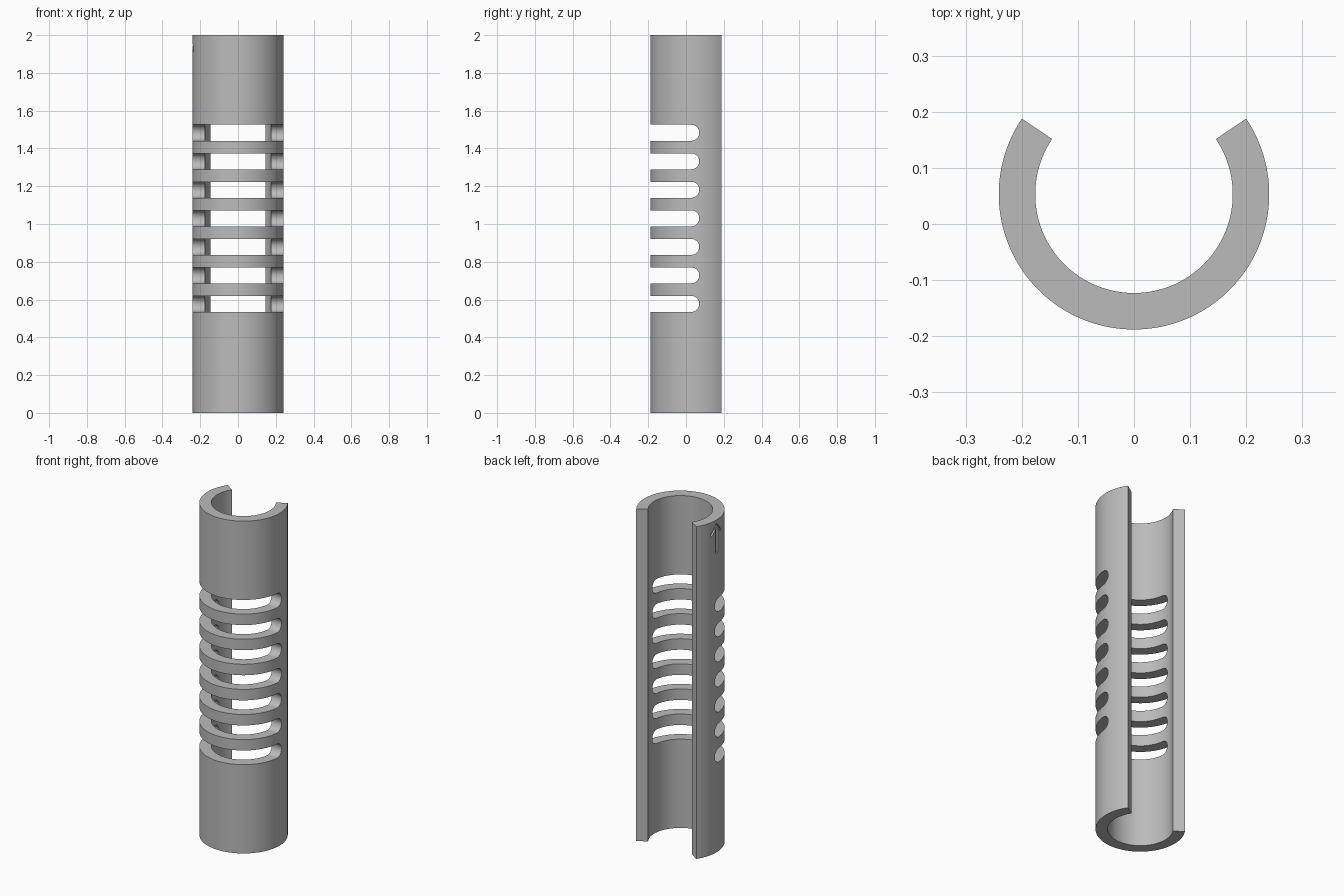
import bpy
import bmesh
from math import sin, cos, pi, radians

if "Cube" in bpy.data.objects:
    bpy.data.objects.remove(bpy.data.objects["Cube"])

OUTER, INNER, HEIGHT = 0.241, 0.176, 2.0
CENTRE_Y = 0.053
GAP_END = radians(34)          # where the open side begins
STEPS = 120

grey = bpy.data.materials.new("plain grey")
grey.use_nodes = True
colour = (0.5, 0.5, 0.5, 1)
grey.diffuse_color = colour
grey.node_tree.nodes["Principled BSDF"].inputs["Base Color"].default_value = colour


def make_object(name, bm):
    bmesh.ops.recalc_face_normals(bm, faces=bm.faces)
    mesh = bpy.data.meshes.new(name)
    bm.to_mesh(mesh)
    bm.free()
    mesh.materials.append(grey)
    obj = bpy.data.objects.new(name, mesh)
    bpy.context.collection.objects.link(obj)
    return obj


def extrude_faces(bm, faces, offset):
    result = bmesh.ops.extrude_face_region(bm, geom=faces, use_keep_orig=True)
    verts = [v for v in result["geom"] if isinstance(v, bmesh.types.BMVert)]
    bmesh.ops.translate(bm, verts=verts, vec=offset)


def prism_along_x(bm, outline, x_start, x_end):
    face = bm.faces.new([bm.verts.new((x_start, y, z)) for y, z in outline])
    extrude_faces(bm, [face], (x_end - x_start, 0, 0))


def cut(target, cutter):
    mod = target.modifiers.new("cut", 'BOOLEAN')
    mod.operation = 'DIFFERENCE'
    mod.solver = 'EXACT'
    mod.object = cutter
    bpy.ops.object.select_all(action='DESELECT')
    bpy.context.view_layer.objects.active = target
    target.select_set(True)
    bpy.ops.object.modifier_apply(modifier=mod.name)
    bpy.data.objects.remove(cutter)


# Open tube: a C-shaped strip raised to full height
bm = bmesh.new()
rows = []
for i in range(STEPS + 1):
    a = GAP_END - (pi + 2 * GAP_END) * i / STEPS
    rows.append([bm.verts.new((r * cos(a), CENTRE_Y + r * sin(a), 0))
                 for r in (INNER, OUTER)])
strip = [bm.faces.new((p[0], p[1], q[1], q[0])) for p, q in zip(rows, rows[1:])]
extrude_faces(bm, strip, (0, 0, HEIGHT))
tube = make_object("slotted_tube", bm)

# Seven round-ended slots through the front
bm = bmesh.new()
radius, end_y = 0.0425, 0.07
for i in range(7):
    z = 0.577 + 0.151 * i
    outline = [(-0.4, z - radius)]
    for k in range(25):
        a = -pi / 2 + pi * k / 24
        outline.append((end_y - radius + radius * cos(a), z + radius * sin(a)))
    outline.append((-0.4, z + radius))
    prism_along_x(bm, outline, -0.5, 0.5)
cut(tube, make_object("slot_cutter", bm))

# Shallow engraved arrow pointing up on the side wall
half = [(0, 1.98), (0.045, 1.93), (0.045, 1.91), (0.012, 1.945), (0.012, 1.80)]
outline = [(CENTRE_Y + y, z) for y, z in half]
outline += [(CENTRE_Y - y, z) for y, z in reversed(half[1:])]
bm = bmesh.new()
prism_along_x(bm, outline, -0.3, -0.229)
cut(tube, make_object("arrow_cutter", bm))

bpy.ops.object.shade_smooth_by_angle(angle=radians(30))
